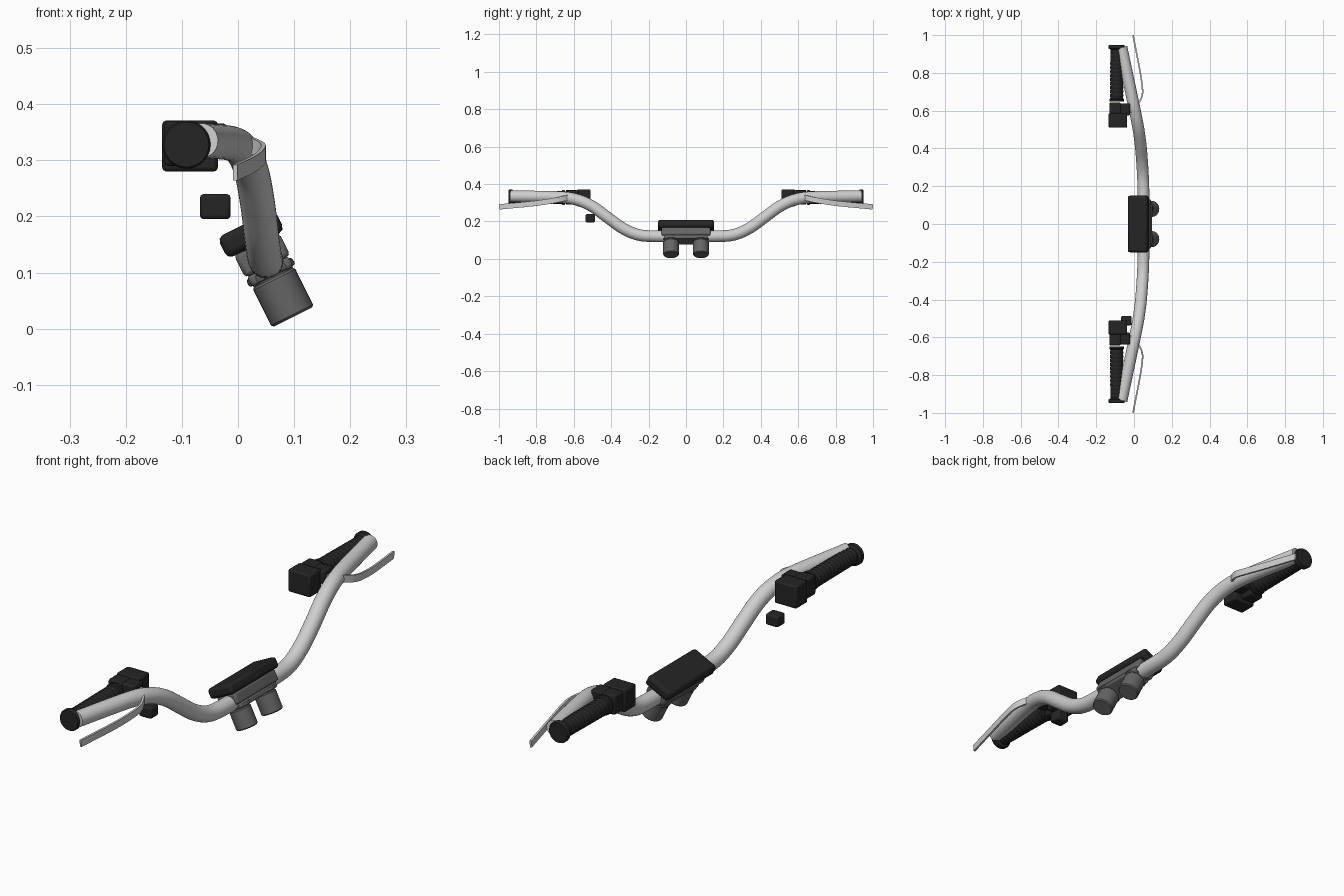
import bpy, bmesh, math
from mathutils import Vector, Matrix

if "Cube" in bpy.data.objects:
    bpy.data.objects.remove(bpy.data.objects["Cube"])


def material(name, r, g, b):
    m = bpy.data.materials.new(name)
    m.diffuse_color = (r, g, b, 1)
    m.use_nodes = True
    m.node_tree.nodes["Principled BSDF"].inputs["Base Color"].default_value = m.diffuse_color
    return m


SILVER = material("silver metal", 0.62, 0.62, 0.62)
GREY = material("grey metal", 0.13, 0.13, 0.13)
BLACK = material("black rubber", 0.018, 0.018, 0.018)


def finish(bm, name, mat, angle=35, bevel=0, segments=2):
    bmesh.ops.recalc_face_normals(bm, faces=bm.faces)
    me = bpy.data.meshes.new(name)
    bm.to_mesh(me)
    bm.free()
    ob = bpy.data.objects.new(name, me)
    bpy.context.collection.objects.link(ob)
    me.materials.append(mat)
    bpy.ops.object.select_all(action='DESELECT')
    ob.select_set(True)
    bpy.context.view_layer.objects.active = ob
    if bevel:
        mod = ob.modifiers.new("rounded edges", 'BEVEL')
        mod.width, mod.segments = bevel, segments
    bpy.ops.object.shade_smooth_by_angle(angle=math.radians(angle))
    return ob


def box(name, lo, hi, mat, bevel=0.008, frame=Matrix()):
    lo, hi = Vector(lo), Vector(hi)
    bm = bmesh.new()
    bmesh.ops.create_cube(bm, size=1)
    bm.transform(frame @ Matrix.Translation((lo + hi) / 2) @ Matrix.Diagonal((*(hi - lo), 1)))
    return finish(bm, name, mat, bevel=bevel)


def lathe(name, profile, mat, frame, sides=32):
    """Revolve (radius, height) pairs about the local z axis, with both ends capped."""
    bm = bmesh.new()
    rings = [[bm.verts.new((r * math.cos(math.tau * i / sides), r * math.sin(math.tau * i / sides), h))
              for i in range(sides)] for r, h in profile]
    for a, b in zip(rings, rings[1:]):
        for i in range(sides):
            j = (i + 1) % sides
            bm.faces.new((a[i], a[j], b[j], b[i]))
    bm.faces.new(rings[0])
    bm.faces.new(rings[-1])
    bm.transform(frame)
    return finish(bm, name, mat)


def smooth_path(pts, steps):
    """Sample a Catmull-Rom spline through the points."""
    p = [Vector(q) for q in pts]
    p = [2 * p[0] - p[1]] + p + [2 * p[-1] - p[-2]]
    out = []
    for i in range(1, len(p) - 2):
        a, b, c, d = p[i - 1:i + 3]
        for k in range(steps):
            t = k / steps
            out.append(0.5 * (2 * b + (c - a) * t + (2 * a - 5 * b + 4 * c - d) * t * t
                              + (3 * b - a - 3 * c + d) * t ** 3))
    return out + [p[-2]]


def sweep(name, path, section, mat):
    """Sweep a (sideways, upward) cross-section along a path."""
    bm = bmesh.new()
    rings = []
    for i, p in enumerate(path):
        t = (path[min(i + 1, len(path) - 1)] - path[max(i - 1, 0)]).normalized()
        side = t.cross(Vector((0, 0, 1))).normalized()
        up = side.cross(t)
        rings.append([bm.verts.new(p + side * u + up * v) for u, v in section])
    n = len(section)
    for a, b in zip(rings, rings[1:]):
        for i in range(n):
            bm.faces.new((a[i], a[(i + 1) % n], b[(i + 1) % n], b[i]))
    bm.faces.new(rings[0])
    bm.faces.new(rings[-1])
    return finish(bm, name, mat)


# Bent handlebar tube, mirrored about the middle
half = [(0.05, 0.17, 0.121), (0.047, 0.26, 0.13), (0.042, 0.34, 0.165), (0.035, 0.42, 0.222),
        (0.024, 0.50, 0.28), (0.009, 0.58, 0.315), (-0.012, 0.68, 0.33), (-0.066, 0.935, 0.335)]
bar = [(x, -y, z) for x, y, z in reversed(half)] + [(0.05, 0, 0.121)] + half
tube = [(0.031 * math.cos(math.tau * i / 28), 0.031 * math.sin(math.tau * i / 28)) for i in range(28)]
sweep("handlebar", smooth_path(bar, 7), tube, SILVER)

# Ribbed grip profile: flanges at both ends, slightly tapering body
grip = [(0.038, 0.648), (0.039, 0.651), (0.039, 0.660), (0.034, 0.664)]
for i in range(12):
    y = 0.672 + i * 0.021
    r = 0.0355 - i * 0.0002
    grip += [(r - 0.002, y), (r, y + 0.004), (r, y + 0.014), (r - 0.002, y + 0.018)]
grip += [(0.034, 0.924), (0.042, 0.928), (0.043, 0.932), (0.043, 0.943), (0.040, 0.948)]

lever = [(-0.018, 0.592, 0.333), (0.006, 0.612, 0.332), (0.028, 0.645, 0.325), (0.044, 0.685, 0.316),
         (0.043, 0.735, 0.307), (0.028, 0.83, 0.294), (-0.005, 0.998, 0.278)]
strip = [(-0.004, -0.014), (0.004, -0.014), (0.004, 0.014), (-0.004, 0.014)]

for side, s in (("left", -1), ("right", 1)):
    along = Matrix.Translation((-0.092, 0, 0.328)) @ Matrix.Rotation(-s * math.pi / 2, 4, 'X')
    lathe(side + "_grip", grip, BLACK, along)
    # Brake lever blade
    sweep(side + "_lever", smooth_path([(x, s * y, z) for x, y, z in lever], 5), strip, SILVER)

    def pod(name, x0, x1, y0, y1, z0, z1):
        ya, yb = sorted((s * y0, s * y1))
        box(side + name, (x0, ya, z0), (x1, yb, z1), BLACK, 0.007)
    # Switch housing and lever clamp
    pod("_switch_housing", -0.135, -0.036, 0.51, 0.585, 0.28, 0.371)
    pod("_lever_clamp", -0.131, -0.07, 0.583, 0.643, 0.29, 0.369)
    pod("_lever_pivot", -0.08, -0.02, 0.575, 0.638, 0.312, 0.366)

# Small button box on one side only
box("button_box", (-0.068, -0.537, 0.195), (-0.013, -0.487, 0.24), BLACK, 0.007)

# Tilted centre assembly
tilt = Matrix.Translation((0.048, 0, 0.121)) @ Matrix.Rotation(math.radians(-26.5), 4, 'Y')
box("display", (-0.058, -0.15, 0.032), (0.056, 0.15, 0.075), BLACK, 0.012, tilt)
box("upper_clamp", (-0.045, -0.13, -0.012), (0.045, 0.13, 0.034), GREY, 0.008, tilt)
box("lower_clamp", (-0.041, -0.115, -0.032), (0.041, 0.115, -0.010), GREY, 0.006, tilt)
post = [(0.038, -0.112), (0.042, -0.108), (0.042, -0.038), (0.039, -0.034), (0.039, -0.031),
        (0.045, -0.029), (0.046, -0.025), (0.045, -0.018), (0.04, -0.014)]
for name, y in (("left_riser", -0.08), ("right_riser", 0.08)):
    lathe(name, post, GREY, tilt @ Matrix.Translation((0, y, 0)))
